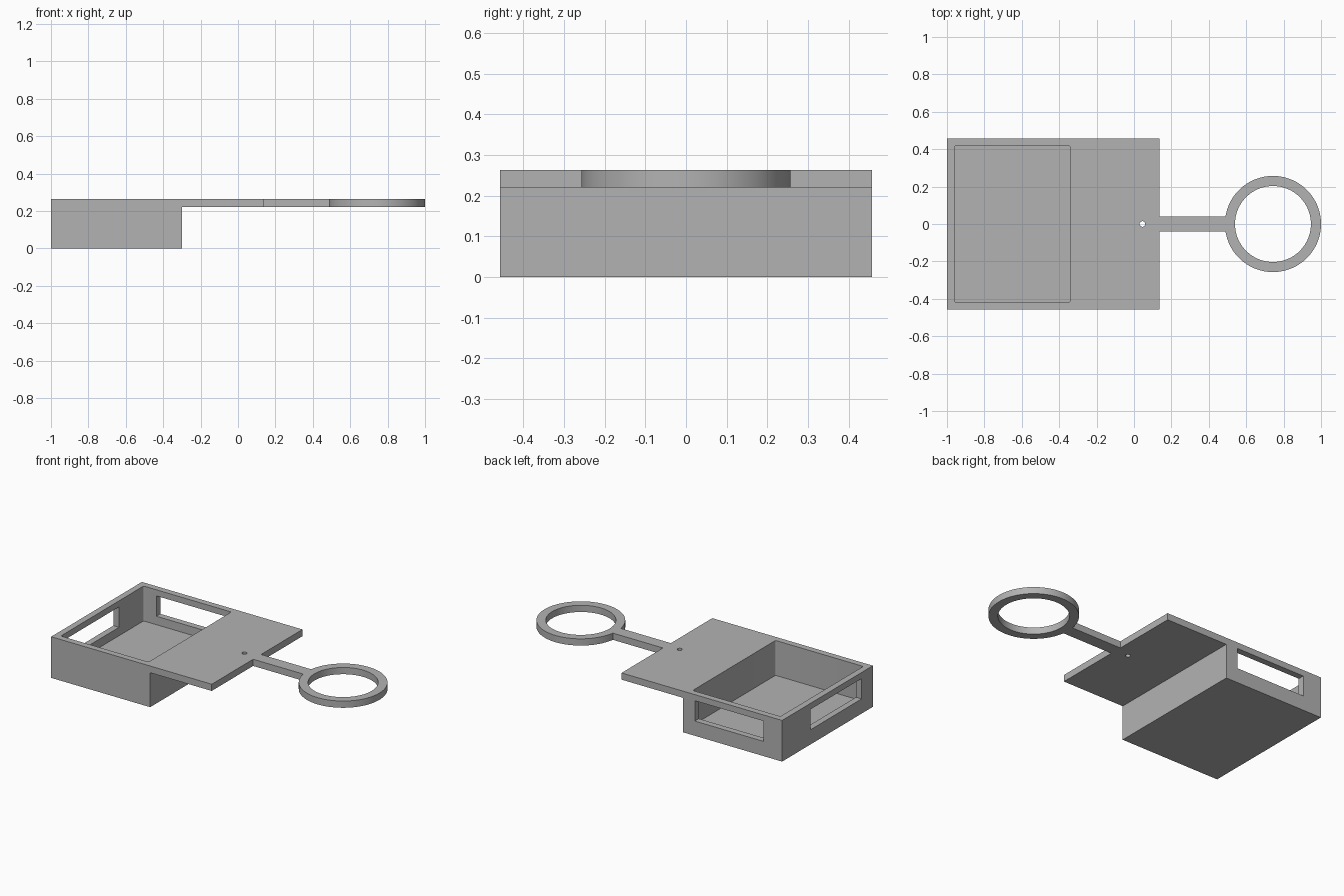
import bpy
import bmesh
import math

if "Cube" in bpy.data.objects:
    bpy.data.objects.remove(bpy.data.objects["Cube"], do_unlink=True)

TOP, PLATE, HALF = 0.263, 0.22, 0.458   # top height, plate underside, half width
RING_X = 0.743

grey = bpy.data.materials.new("plain_grey")
grey.use_nodes = True
grey.diffuse_color = (0.45, 0.45, 0.45, 1)
grey.node_tree.nodes["Principled BSDF"].inputs["Base Color"].default_value = (0.45, 0.45, 0.45, 1)


def add_object(name, bm):
    bmesh.ops.recalc_face_normals(bm, faces=bm.faces)
    mesh = bpy.data.meshes.new(name)
    bm.to_mesh(mesh)
    bm.free()
    mesh.materials.append(grey)
    obj = bpy.data.objects.new(name, mesh)
    bpy.context.collection.objects.link(obj)
    return obj


def box(name, x, y, z, radius=0):
    """Box from (low, high) ranges, with optional rounded upright edges."""
    bm = bmesh.new()
    bmesh.ops.create_cube(bm, size=1)
    for v in bm.verts:
        v.co = [r[0] if c < 0 else r[1] for c, r in zip(v.co, (x, y, z))]
    if radius:
        upright = [e for e in bm.edges if abs(e.verts[0].co.z - e.verts[1].co.z) > 0.01]
        bmesh.ops.bevel(bm, geom=upright, offset=radius, segments=4, profile=0.5, affect='EDGES')
    return add_object(name, bm)


def cylinder(name, x, radius, low, high, sides):
    bm = bmesh.new()
    bmesh.ops.create_cone(bm, cap_ends=True, segments=sides, radius1=radius,
                          radius2=radius, depth=high - low)
    bmesh.ops.translate(bm, verts=bm.verts, vec=(x, 0, (low + high) / 2))
    return add_object(name, bm)


def combine(target, tool, operation):
    """Apply a boolean and discard the tool."""
    mod = target.modifiers.new("combine", 'BOOLEAN')
    mod.operation, mod.solver, mod.object = operation, 'EXACT', tool
    bpy.context.view_layer.objects.active = target
    bpy.ops.object.modifier_apply(modifier=mod.name)
    bpy.data.objects.remove(tool, do_unlink=True)


# Tray body: side profile of box and overhanging plate, extruded across the width
profile = [(-1, 0), (-0.3, 0), (-0.3, PLATE), (0.135, PLATE), (0.135, TOP), (-1, TOP)]
bm = bmesh.new()
side = bm.faces.new([bm.verts.new((x, -HALF, z)) for x, z in profile])
extruded = bmesh.ops.extrude_face_region(bm, geom=[side])["geom"]
bmesh.ops.translate(bm, vec=(0, 2 * HALF, 0),
                    verts=[g for g in extruded if isinstance(g, bmesh.types.BMVert)])
body = add_object("tray_body", bm)

# Open cavity, back window, end window and small pin hole
cutters = [
    box("cavity", (-0.96, -0.34), (-0.418, 0.418), (0.04, 0.4), 0.01),
    box("back_window", (-0.87, -0.383), (0.35, 0.6), (0.094, 0.224)),
    box("end_window", (-1.1, -0.9), (-0.345, 0.17), (0.094, 0.224)),
    cylinder("pin_hole", 0.045, 0.015, 0.1, 0.4, 24),
]
for cutter in cutters:
    combine(body, cutter, 'DIFFERENCE')

# Handle: round ring on a narrow bar
handle = cylinder("ring_handle", RING_X, 0.257, PLATE, TOP, 96)
combine(handle, box("bar", (0.135, 0.52), (-0.04, 0.04), (PLATE, TOP)), 'UNION')
combine(handle, cylinder("ring_hole", RING_X, 0.203, 0.1, 0.4, 96), 'DIFFERENCE')

# Smooth the round walls, keep corners crisp
for obj in (body, handle):
    bpy.ops.object.select_all(action='DESELECT')
    obj.select_set(True)
    bpy.context.view_layer.objects.active = obj
    bpy.ops.object.shade_smooth_by_angle(angle=math.radians(30))
